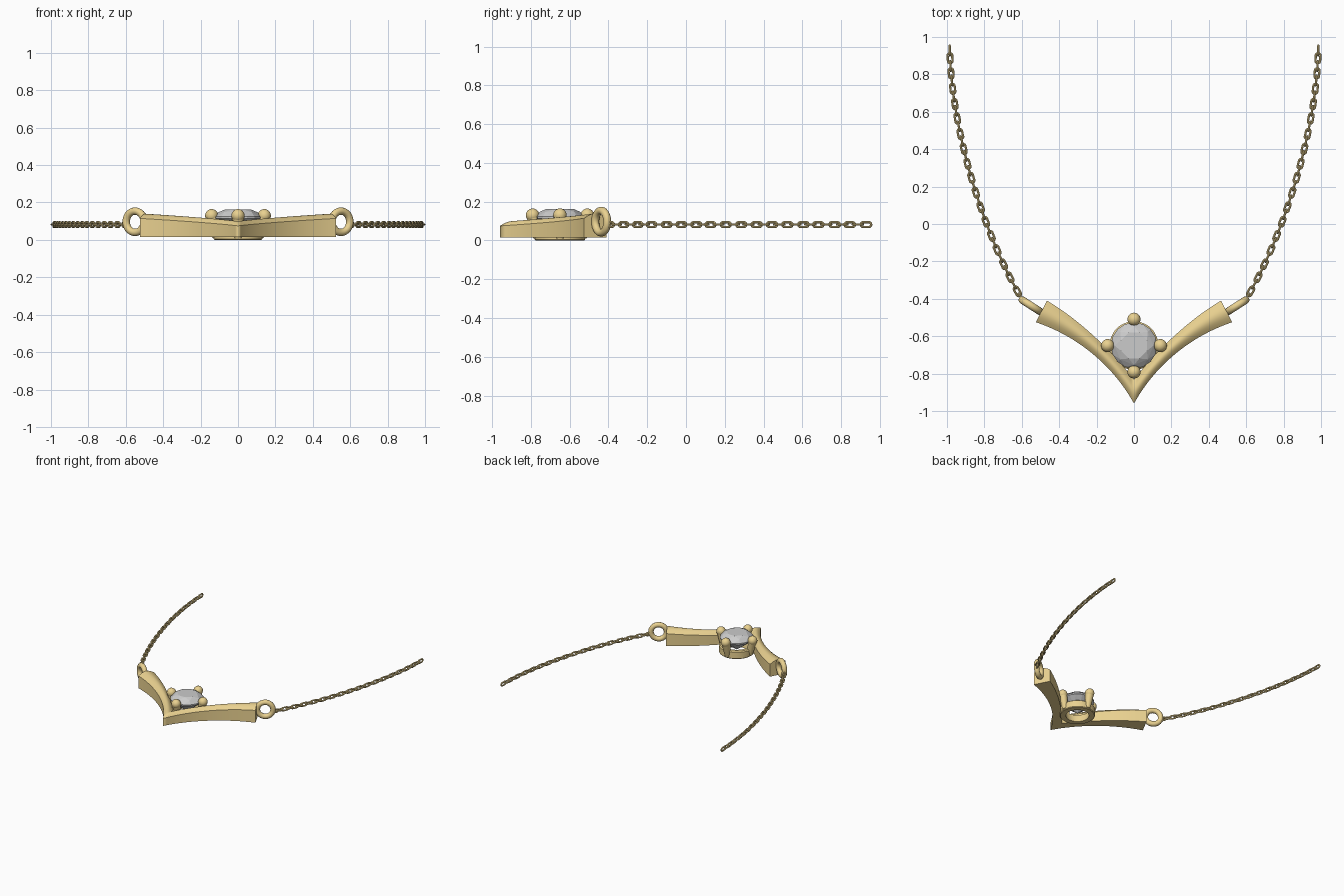
import bpy, bmesh
from math import sin, cos, pi, radians
from mathutils import Vector, Matrix
from mathutils.geometry import interpolate_bezier

if "Cube" in bpy.data.objects:
    bpy.data.objects.remove(bpy.data.objects["Cube"])

gold = bpy.data.materials.new("gold")
gold.diffuse_color = (0.82, 0.64, 0.28, 1)
gold.use_nodes = True
gold.node_tree.nodes["Principled BSDF"].inputs["Base Color"].default_value = gold.diffuse_color
GEM = Vector((0, -0.65, 0))


def finish(name, bm, mat=gold, smooth=True, mirror=False):
    bmesh.ops.recalc_face_normals(bm, faces=bm.faces)
    me = bpy.data.meshes.new(name)
    bm.to_mesh(me)
    bm.free()
    ob = bpy.data.objects.new(name, me)
    bpy.context.collection.objects.link(ob)
    if mat:
        me.materials.append(mat)
    if smooth:
        bpy.ops.object.select_all(action='DESELECT')
        ob.select_set(True)
        bpy.context.view_layer.objects.active = ob
        bpy.ops.object.shade_smooth_by_angle(angle=radians(35))
    if mirror:
        m = ob.modifiers.new("mirror", 'MIRROR')
        m.use_clip = True
    return ob


def loft(bm, rings, closed=False, caps=()):
    """Skin closed rings of points; closed joins last to first."""
    vs = [[bm.verts.new(p) for p in r] for r in rings]
    n = len(vs[0])
    for i in range(len(vs) if closed else len(vs) - 1):
        a, b = vs[i], vs[(i + 1) % len(vs)]
        for j in range(n):
            k = (j + 1) % n
            bm.faces.new((a[j], a[k], b[k], b[j]))
    for c in caps:
        bm.faces.new(vs[c])


def wire_loop(bm, centre, along, side, half_len, half_wid, r, n, sides):
    """Oval wire ring: round tube swept along a stadium path."""
    normal = along.cross(side)
    straight = half_len - half_wid
    rings = []
    for i in range(n):
        a = 2 * pi * (i + 0.5) / n
        out = along * cos(a) + side * sin(a)
        shift = along * (straight if cos(a) > 0 else -straight)
        c = centre + shift + out * half_wid
        rings.append([c + out * r * cos(2 * pi * j / sides) + normal * r * sin(2 * pi * j / sides)
                      for j in range(sides)])
    loft(bm, rings, closed=True)


def bezier(pts, n):
    return interpolate_bezier(*[Vector((x, y, 0)) for x, y in pts], n)


# V-shaped wings with domed top, rising toward the ends
N = 24
outer = bezier([(0, -0.96), (0.11, -0.76), (0.30, -0.60), (0.525, -0.525)], N)
inner = bezier([(0, -0.83), (0.12, -0.68), (0.28, -0.52), (0.465, -0.41)], N)
sections = []
for i, (o, n) in enumerate(zip(outer, inner)):
    t = i / (N - 1)
    edge = 0.075 + 0.04 * t
    sec = [o + Vector((0, 0, 0.015))]
    for k in range(9):
        u = k / 8
        sec.append(o.lerp(n, u) + Vector((0, 0, edge + 0.025 * sin(pi * u))))
    sec.append(n + Vector((0, 0, 0.015)))
    sections.append(sec)
bm = bmesh.new()
loft(bm, sections, caps=(-1,))
finish("pendant_wings", bm, mirror=True)

# Upright rings at the wing ends
UP = Vector((0, 0, 1))
bm = bmesh.new()
wire_loop(bm, Vector((0.55, -0.437, 0.097)), Vector((0.84, 0.54, 0)).normalized(), UP,
          0.057, 0.057, 0.02, 32, 12)
finish("end_rings", bm, mirror=True)

# Chain: alternating upright and flat links along a curve
path = bezier([(0.604, -0.395), (0.82, -0.02), (0.975, 0.52), (0.985, 0.928)], 300)
lengths = [0.0]
for a, b in zip(path, path[1:]):
    lengths.append(lengths[-1] + (b - a).length)
LINKS = 35
bm = bmesh.new()
for i in range(LINKS):
    s = lengths[-1] * i / (LINKS - 1)
    k = min(range(len(path)), key=lambda q: abs(lengths[q] - s))
    along = (path[min(k + 1, 299)] - path[max(k - 1, 0)]).normalized()
    side = UP if i % 2 == 0 else UP.cross(along)
    wire_loop(bm, path[k] + Vector((0, 0, 0.082)), along, side, 0.027, 0.0125, 0.006, 16, 8)
finish("chain", bm, mirror=True)

# Setting collar under the stone
bm = bmesh.new()
profile = [(0.085, 0.0), (0.125, 0.0), (0.13, 0.005), (0.13, 0.055), (0.122, 0.062), (0.098, 0.062)]
loft(bm, [[GEM + Vector((r * cos(a), r * sin(a), z)) for r, z in profile]
          for a in (2 * pi * i / 48 for i in range(48))], closed=True)
finish("setting_collar", bm)

# Four claws: leaning round posts with ball tops
bm = bmesh.new()
for q in range(4):
    d = Vector((cos(q * pi / 2), sin(q * pi / 2), 0))
    t = Vector((-d.y, d.x, 0))
    rings = []
    for dist, z, r in ((0.115, 0.01, 0.022), (0.128, 0.06, 0.026), (0.141, 0.13, 0.033)):
        rings.append([GEM + d * (dist + r * cos(a)) + t * r * sin(a) + UP * z
                      for a in (2 * pi * j / 20 for j in range(20))])
    loft(bm, rings, caps=(0, -1))
    bmesh.ops.create_uvsphere(bm, u_segments=20, v_segments=12, radius=0.035,
                              matrix=Matrix.Translation(GEM + d * 0.141 + UP * 0.13))
finish("claws", bm)

# Faceted round stone
bm = bmesh.new()
for r, z, n, off in ((0.075, 0.163, 8, 0.5), (0.104, 0.148, 8, 0), (0.124, 0.124, 16, 0),
                     (0.124, 0.114, 16, 0), (0.062, 0.062, 8, 0.5)):
    for i in range(n):
        a = 2 * pi * (i + off) / n
        bm.verts.new(GEM + Vector((r * cos(a), r * sin(a), z)))
bm.verts.new(GEM + UP * 0.02)
bmesh.ops.convex_hull(bm, input=bm.verts)
bmesh.ops.dissolve_limit(bm, angle_limit=radians(1), verts=bm.verts, edges=bm.edges)
finish("stone", bm, mat=None, smooth=False)
